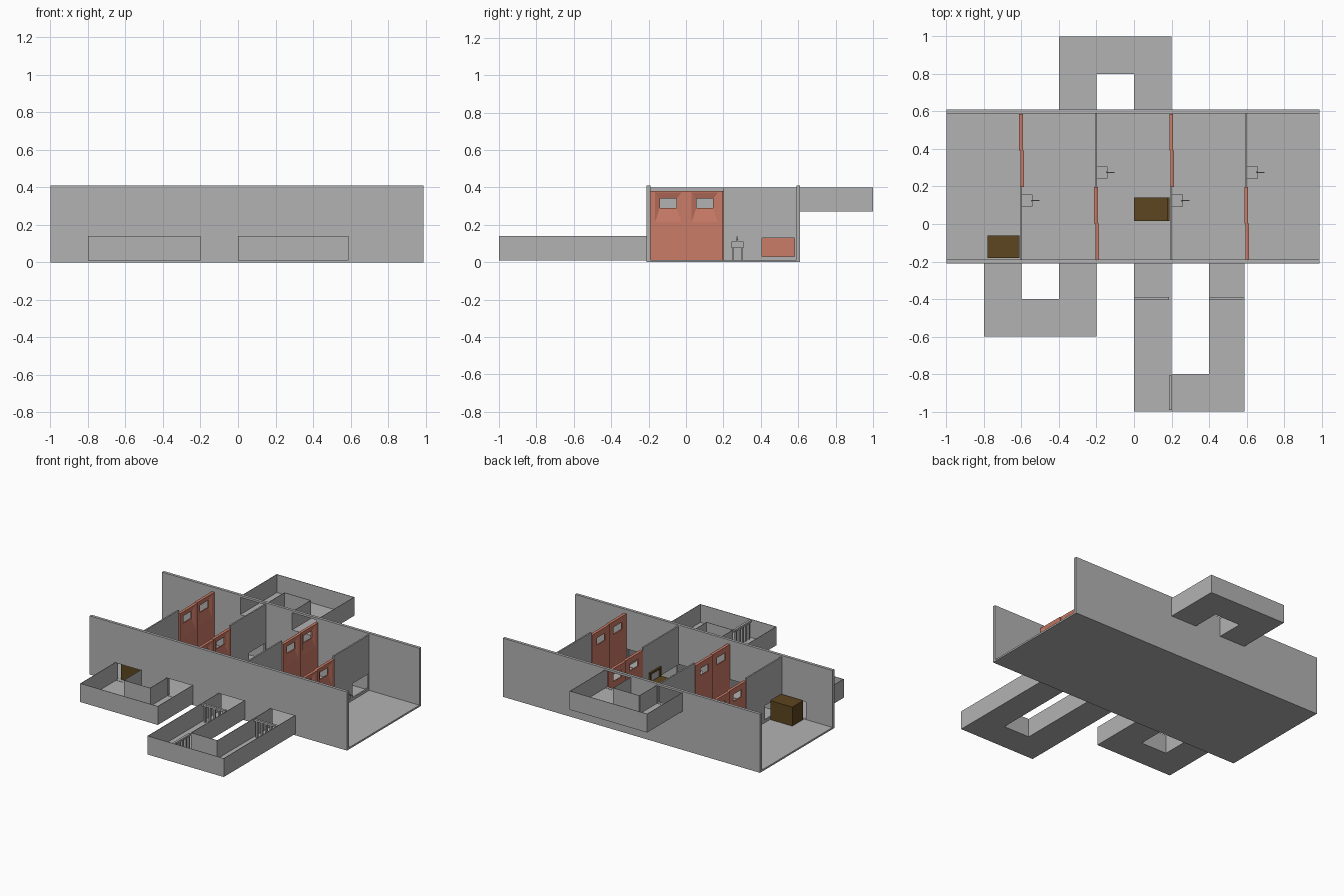
import bpy, bmesh

if "Cube" in bpy.data.objects:
    bpy.data.objects.remove(bpy.data.objects["Cube"])

def material(name, rgb):
    m = bpy.data.materials.new(name)
    m.diffuse_color = (*rgb, 1)
    m.use_nodes = True
    m.node_tree.nodes["Principled BSDF"].inputs["Base Color"].default_value = m.diffuse_color
    return m

GREY = material("concrete grey", (0.45, 0.45, 0.45))
RED = material("door red", (0.60, 0.20, 0.135))
BROWN = material("crate brown", (0.11, 0.06, 0.014))

def add_box(bm, x0, x1, y0, y1, z0, z1):
    v = [bm.verts.new((x, y, z)) for z in (z0, z1)
         for x, y in ((x0, y0), (x1, y0), (x1, y1), (x0, y1))]
    for f in ((3, 2, 1, 0), (4, 5, 6, 7), (0, 1, 5, 4),
              (1, 2, 6, 5), (2, 3, 7, 6), (3, 0, 4, 7)):
        bm.faces.new([v[i] for i in f])

def finish(name, bm, mat):
    me = bpy.data.meshes.new(name)
    bm.to_mesh(me)
    bm.free()
    me.materials.append(mat)
    ob = bpy.data.objects.new(name, me)
    bpy.context.collection.objects.link(ob)
    return ob

def boxes(name, mat, items):
    bm = bmesh.new()
    for b in items:
        add_box(bm, *b)
    return finish(name, bm, mat)

def pierced(a0, a1, z0, z1, holes):
    """Rectangles (a, b, z, z) filling a wall around its openings."""
    out, cur = [], a0
    for h0, h1, hz0, hz1 in holes:
        out.append((cur, h0, z0, z1))
        if hz0 > z0:
            out.append((h0, h1, z0, hz0))
        if hz1 < z1:
            out.append((h0, h1, hz1, z1))
        cur = h1
    out.append((cur, a1, z0, z1))
    return out

# Corridor floor and long side walls, pierced where the ducts join
X0, X1 = -1.0, 0.99
boxes("floor", GREY, [(X0, X1, -0.21, 0.61, 0, 0.012)])
front = [(x, x + 0.19, 0.015, 0.135) for x in (-0.795, -0.395, 0.005, 0.4)]
back = [(x, x + 0.19, 0.275, 0.395) for x in (-0.395, 0.005)]
for name, y, holes in (("front_wall", -0.21, front), ("back_wall", 0.59, back)):
    boxes(name, GREY, [(a, b, y, y + 0.02, z0, z1)
                       for a, b, z0, z1 in pierced(X0, X1, 0.012, 0.41, holes)])

# U-shaped open-topped ducts
def duct(name, x0, x1, y_wall, y_end, z0, z1):
    s = 1 if y_end > y_wall else -1
    t = 0.003
    hx0, hx1, hy = x0 + 0.2, x1 - 0.19 if x1 > 0.5 else x1 - 0.2, y_end - s * 0.2
    def yb(xa, xb, ya, yc, za, zb):
        return (xa, xb, min(ya, yc), max(ya, yc), za, zb)
    boxes(name, GREY, [
        yb(x0, hx0, y_wall, hy, z0, z0 + t), yb(hx1, x1, y_wall, hy, z0, z0 + t),
        yb(x0, x1, hy, y_end, z0, z0 + t),
        yb(x0, x0 + t, y_wall, y_end, z0, z1), yb(x1 - t, x1, y_wall, y_end, z0, z1),
        yb(x0, x1, y_end - s * t, y_end, z0, z1),
        yb(hx0 - t, hx0, y_wall, hy, z0, z1), yb(hx1, hx1 + t, y_wall, hy, z0, z1),
        yb(hx0, hx1, hy, hy + s * t, z0, z1)])

duct("front_left_duct", -0.8, -0.2, -0.21, -0.6, 0.01, 0.14)
duct("front_right_duct", 0.0, 0.59, -0.21, -1.0, 0.01, 0.14)
duct("back_duct", -0.4, 0.2, 0.61, 1.0, 0.27, 0.4)

# Barred grates inside the longer duct
def grate(name, x, y, along_x):
    def place(a, b, z0, z1):
        if along_x:
            return (x + a, x + b, y - 0.008, y + 0.008, z0, z1)
        return (x - 0.008, x + 0.008, y + a, y + b, z0, z1)
    bars = [place(0.02 + i * 0.036, 0.032 + i * 0.036, 0.013, 0.125) for i in range(5)]
    boxes(name, GREY, bars + [place(0.003, 0.187, 0.125, 0.138)])

grate("left_grate", 0.0, -0.397, True)
grate("right_grate", 0.4, -0.397, True)
grate("end_grate", 0.195, -0.995, False)

# Door leaf: slab with a window hole in a tapered recess on its +x side
def door_leaf(name, x, y):
    bm = bmesh.new()
    def ring(px, a, b, c, d):
        return [bm.verts.new((px, y + p, q)) for p, q in ((a, c), (b, c), (b, d), (a, d))]
    window = (0.055, 0.145, 0.29, 0.34)
    rings = [ring(x - 0.01, *window), ring(x - 0.01, 0.003, 0.197, 0.012, 0.38),
             ring(x + 0.01, 0.003, 0.197, 0.012, 0.38),
             ring(x + 0.01, 0.03, 0.17, 0.215, 0.372),
             ring(x - 0.002, *window)]
    for r, s in zip(rings, rings[1:] + rings[:1]):
        for i in range(4):
            j = (i + 1) % 4
            bm.faces.new((r[i], r[j], s[j], s[i]))
    bmesh.ops.recalc_face_normals(bm, faces=bm.faces)
    finish(name, bm, RED)

# Partitions: a double door on one half, a wall with a low hatch on the other
for n, (x, door_front) in enumerate(((-0.6, False), (-0.2, True), (0.2, False), (0.6, True))):
    yd = -0.19 if door_front else 0.2
    door_leaf(f"door_leaf_a_{n}", x + 0.004, yd - 0.005)
    door_leaf(f"door_leaf_b_{n}", x - 0.002, yd + 0.19)
    s, c = (1, 0.2) if door_front else (-1, 0.2)   # mirrored about the door edge
    a0, a1 = sorted((c, c + s * 0.39))
    h0, h1 = sorted((c + s * 0.205, c + s * 0.38))
    boxes(f"partition_{n}", GREY, [(x - 0.008, x + 0.002, a, b, z0, z1) for a, b, z0, z1
                                   in pierced(a0, a1, 0.012, 0.4, [(h0, h1, 0.03, 0.13)])])
    # Wall basin with legs and a small tap
    yc = c + s * 0.075
    boxes(f"basin_{n}", GREY, [
        (x + 0.002, x + 0.06, yc - 0.032, yc + 0.032, 0.075, 0.11),
        (x + 0.01, x + 0.02, yc - 0.03, yc - 0.022, 0.012, 0.075),
        (x + 0.01, x + 0.02, yc + 0.022, yc + 0.03, 0.012, 0.075),
        (x + 0.05, x + 0.058, yc - 0.004, yc + 0.004, 0.11, 0.138),
        (x + 0.05, x + 0.095, yc - 0.003, yc + 0.003, 0.118, 0.124)])

# Ribbed crates
def crate(name, x0, x1, y0, y1, h):
    t = 0.008
    items = [(x0 + t, x1 - t, y0 + t, y1 - t, 0.012, h - 0.01),
             (x0, x1, y0, y1, h - 0.012, h), (x0, x1, y0, y1, 0.012, 0.022)]
    for i in range(6):
        a = x0 + (x1 - x0 - 0.018) * i / 5
        items.append((a, a + 0.018, y0, y1, 0.022, h - 0.012))
    for i in range(4):
        a = y0 + (y1 - y0 - 0.018) * i / 3
        items.append((x0, x1, a, a + 0.018, 0.022, h - 0.012))
    boxes(name, BROWN, items)

crate("end_crate", -0.78, -0.61, -0.18, -0.06, 0.145)
crate("middle_crate", 0.0, 0.185, 0.015, 0.14, 0.135)

# Upright frame behind the middle crate
boxes("crate_frame", BROWN, [
    (0.178, 0.19, 0.015, 0.14, 0.188, 0.2), (0.178, 0.19, 0.015, 0.027, 0.13, 0.188),
    (0.178, 0.19, 0.128, 0.14, 0.13, 0.188)])
